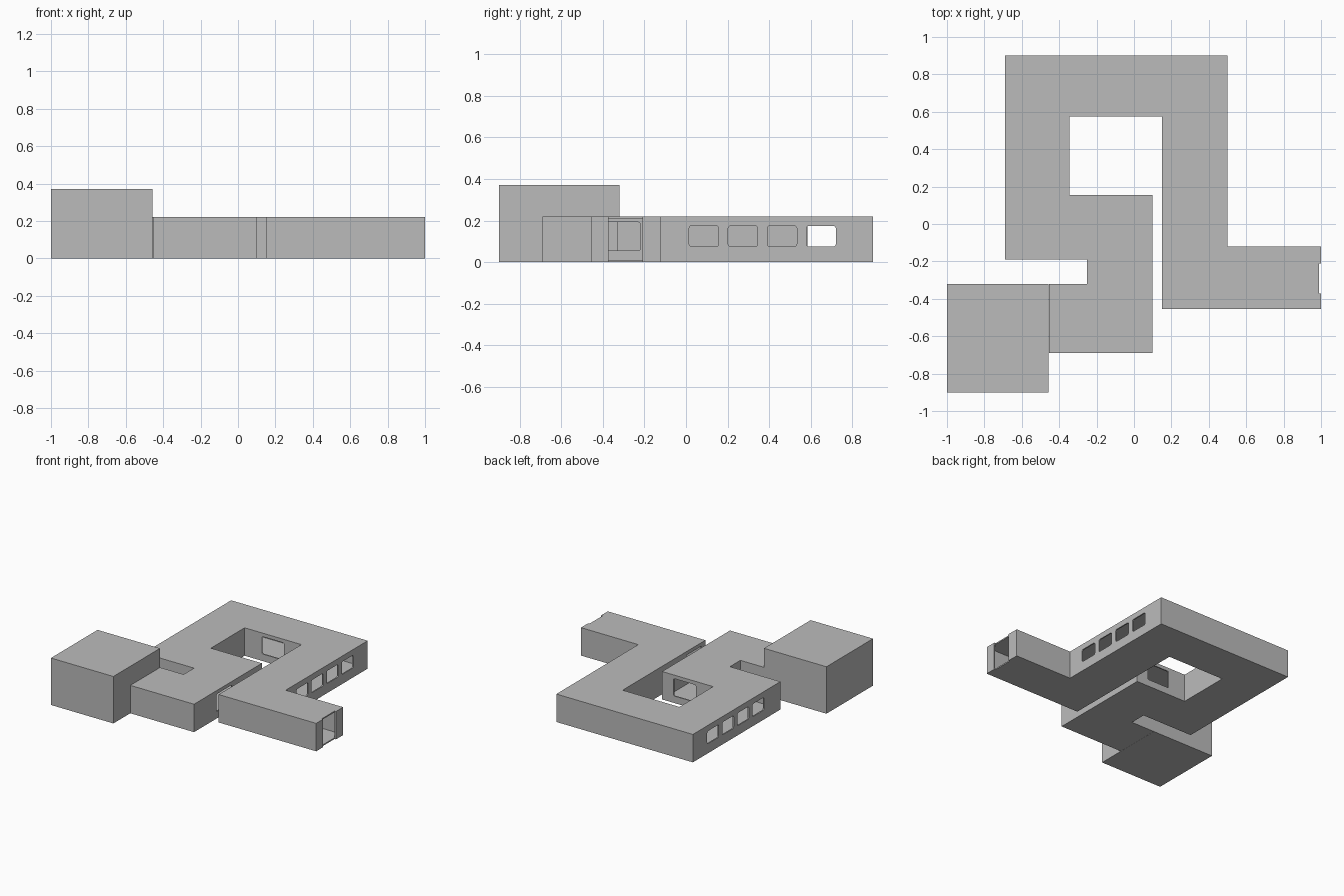
import bpy
import bmesh
from mathutils import Vector

if "Cube" in bpy.data.objects:
    bpy.data.objects.remove(bpy.data.objects["Cube"], do_unlink=True)

WALL = 0.01
WING_HEIGHT = 0.22
ROOM_HEIGHT = 0.37

plaster = bpy.data.materials.new("grey_plaster")
plaster.use_nodes = True
GREY = (0.5, 0.5, 0.5, 1)
plaster.diffuse_color = GREY
plaster.node_tree.nodes["Principled BSDF"].inputs["Base Color"].default_value = GREY


def new_object(name, bm):
    mesh = bpy.data.meshes.new(name)
    bmesh.ops.recalc_face_normals(bm, faces=bm.faces)
    bm.to_mesh(mesh)
    bm.free()
    mesh.materials.append(plaster)
    obj = bpy.data.objects.new(name, mesh)
    bpy.context.collection.objects.link(obj)
    return obj


def hollow_building(name, outline, height):
    """Extrude a floor plan and give it thin walls, floor and roof."""
    bm = bmesh.new()
    floor = bm.faces.new([bm.verts.new((x, y, 0)) for x, y in outline])
    walls = bmesh.ops.extrude_face_region(bm, geom=[floor])
    top = [v for v in walls["geom"] if isinstance(v, bmesh.types.BMVert)]
    bmesh.ops.translate(bm, verts=top, vec=(0, 0, height))
    if not any(f.calc_center_median().z == 0 for f in bm.faces):
        bm.faces.new([v for v in bm.verts if v.co.z == 0])
    obj = new_object(name, bm)
    shell = obj.modifiers.new("walls", 'SOLIDIFY')
    shell.thickness = WALL
    shell.offset = -1
    shell.use_even_offset = True
    return obj


def add_cutter(bm, low, high, axis, radius=0.012):
    """Add a box whose edges along the axis are rounded."""
    low, high = Vector(low), Vector(high)
    box = bmesh.new()
    bmesh.ops.create_cube(box, size=1)
    for v in box.verts:
        v.co = Vector([(low[i] + high[i]) / 2 + v.co[i] * (high[i] - low[i]) for i in range(3)])
    if radius:
        along = [e for e in box.edges
                 if abs((e.verts[0].co - e.verts[1].co).normalized()[axis]) > 0.9]
        bmesh.ops.bevel(box, geom=along, offset=radius, segments=3, profile=0.5,
                        affect='EDGES')
    temp = bpy.data.meshes.new("temp")
    box.to_mesh(temp)
    box.free()
    bm.from_mesh(temp)
    bpy.data.meshes.remove(temp)


# Winding corridor wings around the courtyard
plan = [(-0.69, 0.9), (-0.69, -0.19), (-0.25, -0.19), (-0.25, -0.32),
        (-0.455, -0.32), (-0.455, -0.69), (0.1, -0.69), (0.1, 0.155),
        (-0.345, 0.155), (-0.345, 0.575), (0.15, 0.575), (0.15, -0.455),
        (1, -0.455), (1, -0.12), (0.5, -0.12), (0.5, 0.9)]
wings = hollow_building("corridor_wings", plan, WING_HEIGHT)

# Taller corner room
hollow_building("corner_room", [(-1, -0.9), (-0.456, -0.9), (-0.456, -0.32), (-1, -0.32)],
                ROOM_HEIGHT)

# Openings
cuts = bmesh.new()
for x in (-0.69, 0.5):
    for i in range(4):
        y = 0.015 + i * 0.188
        add_cutter(cuts, (x - 0.03, y, 0.075), (x + 0.03, y + 0.142, 0.175), 0)
for y in (0.155, 0.575):
    add_cutter(cuts, (-0.195, y - 0.03, 0.055), (0.0, y + 0.03, 0.192), 1)
add_cutter(cuts, (0.07, -0.41, 0.055), (0.18, -0.218, 0.192), 0)
add_cutter(cuts, (0.988, -0.372, -0.05), (1.05, -0.21, 0.3), 0, 0)
cutter = new_object("opening_cutter", cuts)
cutter.hide_render = True

cut = wings.modifiers.new("openings", 'BOOLEAN')
cut.operation = 'DIFFERENCE'
cut.solver = 'EXACT'
cut.object = cutter

# Keep the finished walls and drop the cutter
graph = bpy.context.evaluated_depsgraph_get()
finished = bpy.data.meshes.new_from_object(wings.evaluated_get(graph))
wings.modifiers.clear()
wings.data = finished
bpy.data.objects.remove(cutter, do_unlink=True)
